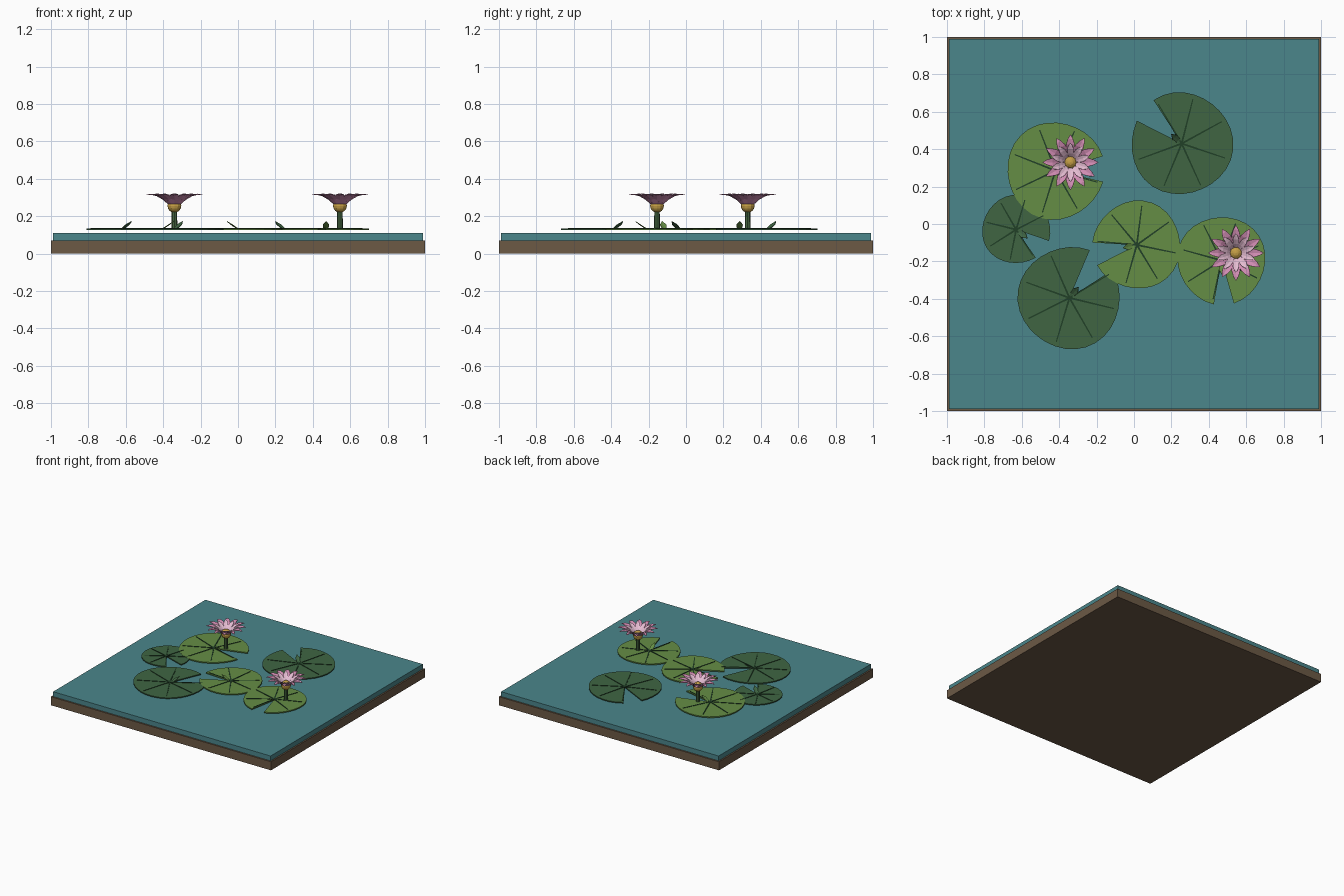
import bpy, bmesh
from math import sin, cos, pi, radians
from mathutils import Vector, Matrix

if "Cube" in bpy.data.objects:
    bpy.data.objects.remove(bpy.data.objects["Cube"])


def material(name, rgb):
    m = bpy.data.materials.new(name)
    m.diffuse_color = (*rgb, 1)
    m.use_nodes = True
    m.node_tree.nodes["Principled BSDF"].inputs["Base Color"].default_value = m.diffuse_color
    return m


SOIL = material("soil", (0.15, 0.10, 0.06))
WATER = material("water", (0.07, 0.24, 0.26))
LIGHT = material("light_leaf", (0.13, 0.27, 0.06))
DARK = material("dark_leaf", (0.05, 0.13, 0.055))
VEIN = material("vein", (0.015, 0.05, 0.02))
STEM = material("stem", (0.06, 0.13, 0.05))
PINK = material("pink_petal", (0.65, 0.27, 0.46))
PALE = material("pale_petal", (0.78, 0.50, 0.64))
GOLD = material("gold", (0.55, 0.34, 0.06))


def finish(name, bm, mat):
    bmesh.ops.recalc_face_normals(bm, faces=bm.faces)
    me = bpy.data.meshes.new(name)
    bm.to_mesh(me)
    bm.free()
    me.materials.append(mat)
    ob = bpy.data.objects.new(name, me)
    bpy.context.collection.objects.link(ob)
    return ob


def box(name, half, z0, z1, mat):
    bm = bmesh.new()
    bmesh.ops.create_cube(bm, size=1, matrix=Matrix.Translation((0, 0, (z0 + z1) / 2))
                          @ Matrix.Diagonal((2 * half, 2 * half, z1 - z0, 1)))
    return finish(name, bm, mat)


def prism(bm, pts, z0, z1):
    """Extrude a flat outline from z0 up to z1."""
    face = bm.faces.new([bm.verts.new((x, y, z0)) for x, y in pts])
    ext = bmesh.ops.extrude_face_region(bm, geom=[face])["geom"]
    bmesh.ops.translate(bm, vec=(0, 0, z1 - z0),
                        verts=[v for v in ext if isinstance(v, bmesh.types.BMVert)])


def blades(bm, profile, count, turn, origin):
    """Ring of curved blades; profile rows are (radius, height, half width)."""
    for i in range(count):
        a = turn + 2 * pi * i / count
        out, side = Vector((cos(a), sin(a), 0)), Vector((-sin(a), cos(a), 0))
        rows = []
        for r, z, w in profile:
            mid = Vector(origin) + out * r + Vector((0, 0, z))
            lift = Vector((0, 0, w * 0.2))
            rows.append([bm.verts.new(p) for p in
                         (mid - side * w + lift, mid, mid + side * w + lift)])
        for p, q in zip(rows, rows[1:]):
            for k in range(2):
                bm.faces.new((p[k], p[k + 1], q[k + 1], q[k]))
    bmesh.ops.remove_doubles(bm, verts=bm.verts, dist=0.0005)


def solidify(ob, t):
    m = ob.modifiers.new("thickness", "SOLIDIFY")
    m.thickness = t
    m.offset = 0


# Pond slab
box("pond_bed", 1.0, 0, 0.07, SOIL)
box("water", 0.988, 0.07, 0.11, WATER)


def lily_pad(i, x, y, r, notch, half, mat):
    a0, span = radians(notch + half), radians(360 - 2 * half)
    # Notched leaf with a slightly uneven rim
    pts = [(x, y)]
    for k in range(29):
        a = a0 + span * k / 28
        rr = r * (1 + 0.02 * sin(3 * a + i))
        pts.append((x + rr * cos(a), y + rr * sin(a)))
    bm = bmesh.new()
    top = 0.134 + 0.0012 * (mat is LIGHT)
    prism(bm, pts, 0.126, top)
    finish(f"lily_pad_{i}", bm, mat)
    # Tapered radial veins
    bm = bmesh.new()
    for k in range(1, 8):
        a = a0 + span * k / 7 - (0.04 if k == 7 else 0)
        d, s = Vector((cos(a), sin(a))), Vector((-sin(a), cos(a)))
        c, e = Vector((x, y)), Vector((x, y)) + d * r * 0.9
        prism(bm, [c - s * .005, e - s * .003, e + s * .003, c + s * .005], top - .001, top + .003)
    finish(f"pad_veins_{i}", bm, VEIN)
    # Small upturned flap at the notch
    bm = bmesh.new()
    blades(bm, [(0, .13, .003), (.025, .136, .014), (.05, .152, .017), (.075, .172, .001)],
           1, radians(notch), (x, y, 0))
    solidify(finish(f"notch_flap_{i}", bm, mat), 0.003)


for i, p in enumerate([
        (-0.42, 0.285, 0.26, 2, 15, LIGHT), (0.255, 0.43, 0.272, 138, 15, DARK),
        (-0.63, -0.03, 0.182, -37, 18, DARK), (0.015, -0.112, 0.235, 192, 15, LIGHT),
        (-0.345, -0.395, 0.273, 50, 17, DARK), (0.468, -0.195, 0.235, 273, 13, LIGHT)]):
    lily_pad(i + 1, *p)


def flower(i, x, y):
    # Stem and seed head
    bm = bmesh.new()
    bmesh.ops.create_cone(bm, cap_ends=True, segments=8, radius1=0.016, radius2=0.014,
                          depth=0.12, matrix=Matrix.Translation((x, y, 0.19)))
    finish(f"flower_stem_{i}", bm, STEM)
    bm = bmesh.new()
    bmesh.ops.create_uvsphere(bm, u_segments=12, v_segments=8, radius=0.037,
                              matrix=Matrix.Translation((x, y, 0.256)))
    finish(f"flower_centre_{i}", bm, GOLD)
    # Two petal rings
    outer = [(.03, .262, .010), (.06, .289, .021), (.095, .309, .023),
             (.125, .316, .014), (.15, .314, .0002)]
    inner = [(.028, .270, .008), (.048, .291, .016), (.072, .309, .017),
             (.09, .317, .010), (.105, .320, .0002)]
    for name, prof, n, turn, mat in (("outer", outer, 12, 0, PINK), ("inner", inner, 10, pi / 10, PALE)):
        bm = bmesh.new()
        blades(bm, prof, n, turn, (x, y, 0))
        solidify(finish(f"{name}_petals_{i}", bm, mat), 0.003)


flower(1, -0.34, 0.33)
flower(2, 0.545, -0.155)
